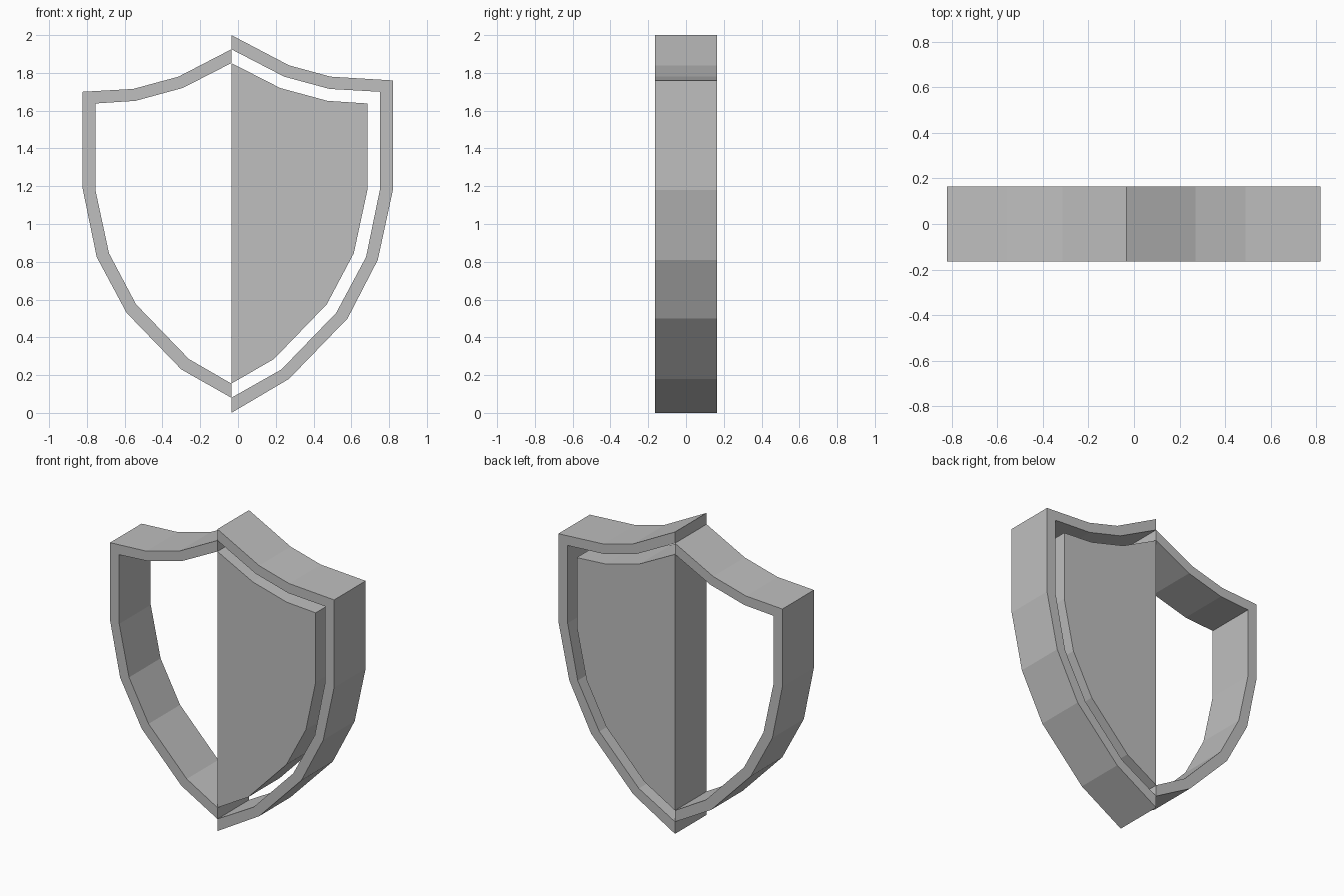
import bpy
import bmesh

if "Cube" in bpy.data.objects:
    bpy.data.objects.remove(bpy.data.objects["Cube"], do_unlink=True)

# Single flat grey for the whole emblem
grey = bpy.data.materials.new("plain_grey")
grey.use_nodes = True
colour = (0.52, 0.52, 0.52, 1)
grey.diffuse_color = colour
grey.node_tree.nodes["Principled BSDF"].inputs["Base Color"].default_value = colour

SPLIT_X = -0.035     # vertical line where the two halves meet
HALF_DEPTH = 0.165

# Nested half-shield outlines: (distance from the split line, height), top to tip
outer_edge = [(0, 2), (.305, 1.84), (.525, 1.78), (.855, 1.76), (.855, 1.18),
              (.775, .81), (.615, .5), (.305, .18), (0, 0)]
middle_edge = [(0, 1.925), (.28, 1.78), (.52, 1.715), (.787, 1.7), (.787, 1.185),
               (.713, .825), (.555, .53), (.265, .23), (0, .08)]
inner_edge = [(0, 1.852), (.258, 1.72), (.508, 1.652), (.72, 1.638), (.72, 1.18),
              (.648, .845), (.505, .575), (.225, .285), (0, .155)]


def finish_part(name, bm):
    """Turn a bmesh into a flat shaded object with consistent normals."""
    bmesh.ops.recalc_face_normals(bm, faces=bm.faces)
    mesh = bpy.data.meshes.new(name)
    bm.to_mesh(mesh)
    bm.free()
    mesh.materials.append(grey)
    part = bpy.data.objects.new(name, mesh)
    bpy.context.collection.objects.link(part)
    return part


def add_row(bm, edge, side, depth):
    """Add one outline as a row of vertices, mirrored by the sign of side."""
    return [bm.verts.new((SPLIT_X + side * d, depth, z)) for d, z in edge]


def half_frame(name, outside, inside, side):
    """Sweep a rectangular section along the band between two outlines."""
    bm = bmesh.new()
    rows = [add_row(bm, outside, side, -HALF_DEPTH),
            add_row(bm, inside, side, -HALF_DEPTH),
            add_row(bm, inside, side, HALF_DEPTH),
            add_row(bm, outside, side, HALF_DEPTH)]
    sections = list(zip(*rows))
    for a, b in zip(sections, sections[1:]):
        for i in range(len(a)):
            j = (i + 1) % len(a)
            bm.faces.new((a[i], a[j], b[j], b[i]))
    # Close the cut ends on the split line
    bm.faces.new(sections[0])
    bm.faces.new(sections[-1])
    return finish_part(name, bm)


def half_panel(name, edge, side):
    """Extrude a filled half-shield outline through the full depth."""
    bm = bmesh.new()
    front = bm.faces.new(add_row(bm, edge, side, -HALF_DEPTH))
    back = bm.faces.new(add_row(bm, edge, side, HALF_DEPTH))
    bmesh.ops.bridge_loops(bm, edges=list(front.edges) + list(back.edges))
    return finish_part(name, bm)


# Large open rim on +x, smaller rim on -x, solid panel inside the large rim
half_frame("left_rim", outer_edge, middle_edge, 1)
half_frame("right_rim", middle_edge, inner_edge, -1)
half_panel("left_panel", inner_edge, 1)
